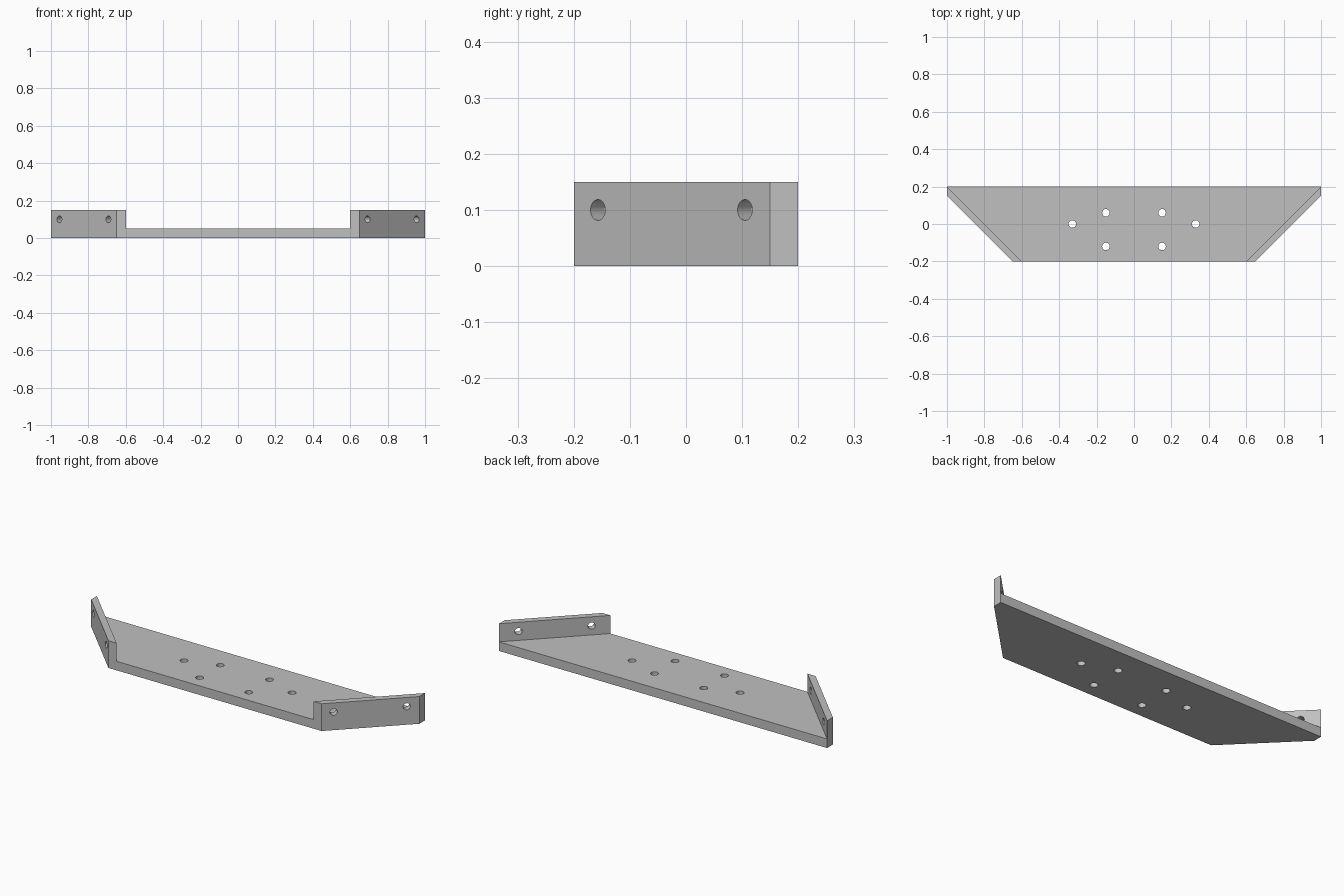
import bpy, bmesh, math
from mathutils import Vector

cube = bpy.data.objects.get("Cube")
if cube:
    bpy.data.objects.remove(cube, do_unlink=True)

BASE, RIM = 0.05, 0.15

grey = bpy.data.materials.new("light_grey")
grey.use_nodes = True
colour = (0.53, 0.53, 0.53, 1)
grey.diffuse_color = colour
grey.node_tree.nodes["Principled BSDF"].inputs["Base Color"].default_value = colour


def add_object(name, bm):
    mesh = bpy.data.meshes.new(name)
    bm.to_mesh(mesh)
    bm.free()
    mesh.materials.append(grey)
    obj = bpy.data.objects.new(name, mesh)
    bpy.context.collection.objects.link(obj)
    return obj


def raise_faces(bm, faces, height, keep):
    new = bmesh.ops.extrude_face_region(bm, geom=faces, use_keep_orig=keep)["geom"]
    verts = [v for v in new if isinstance(v, bmesh.types.BMVert)]
    bmesh.ops.translate(bm, verts=verts, vec=(0, 0, height))
    return [f for f in new if isinstance(f, bmesh.types.BMFace)]


# Bracket: flat plate with a slanted upright flange at each end
bm = bmesh.new()
half = [(1, 0.2), (1, 0.15), (0.65, -0.2), (0.6, -0.2)]
right, left = [[bm.verts.new((s * x, y, 0)) for x, y in half] for s in (-1, 1)]
floor = [bm.faces.new(right), bm.faces.new(left[::-1]),
         bm.faces.new((right[0], right[3], left[3], left[0]))]
top = raise_faces(bm, floor, BASE, True)
for flange in [f for f in top if abs(f.calc_center_median().x) > 0.3]:
    raise_faces(bm, [flange], RIM - BASE, False)
bmesh.ops.recalc_face_normals(bm, faces=bm.faces)
bmesh.ops.dissolve_limit(bm, angle_limit=0.01, verts=bm.verts, edges=bm.edges)
bmesh.ops.recalc_face_normals(bm, faces=bm.faces)
bracket = add_object("bracket", bm)

# Drills: vertical ones for the plate, horizontal ones square to the flanges
drills = bmesh.new()


def drill(centre, axis, radius, depth):
    turn = Vector((0, 0, 1)).rotation_difference(Vector(axis)).to_matrix().to_4x4()
    turn.translation = centre
    bmesh.ops.create_cone(drills, cap_ends=True, segments=32, radius1=radius,
                          radius2=radius, depth=depth, matrix=turn)


for s in (-1, 1):
    for x, y in [(0.33, 0), (0.15, 0.06), (0.15, -0.12)]:
        drill((s * x, y, BASE / 2), (0, 0, 1), 0.02, 0.2)
    for y in (-0.157, 0.105):
        drill((s * (y + 0.85), y, 0.1), (s, -1, 0), 0.0185, 0.16)
cutter = add_object("hole_cutter", drills)
cutter.hide_render = True

# Cut the holes, then drop the cutter
cut = bracket.modifiers.new("holes", 'BOOLEAN')
cut.operation = 'DIFFERENCE'
cut.solver = 'EXACT'
cut.object = cutter
bpy.context.view_layer.objects.active = bracket
bracket.select_set(True)
bpy.ops.object.modifier_apply(modifier=cut.name)
bpy.data.objects.remove(cutter, do_unlink=True)
bpy.ops.object.shade_smooth_by_angle(angle=math.radians(30))
